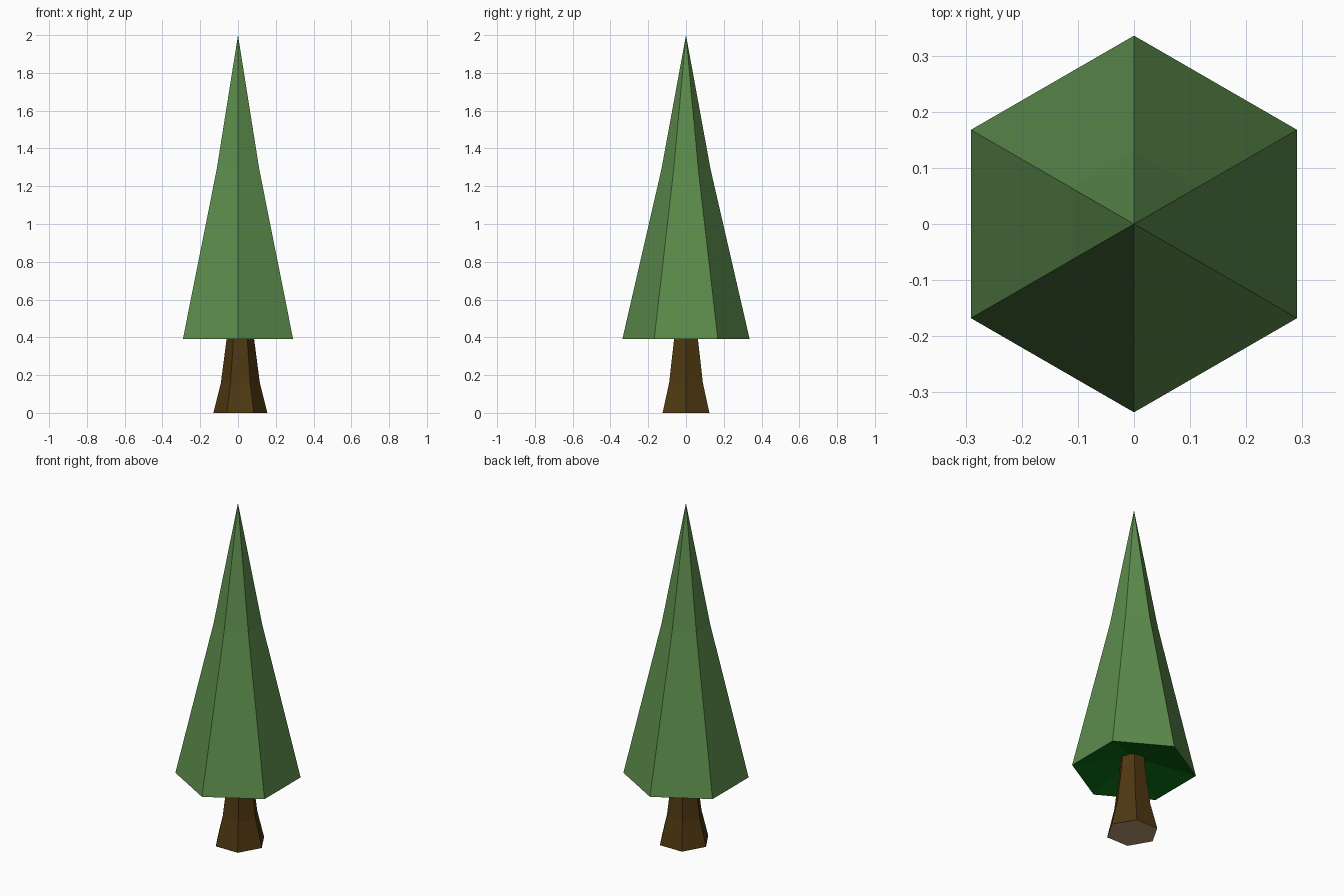
import bpy, bmesh, math

if "Cube" in bpy.data.objects:
    bpy.data.objects.remove(bpy.data.objects["Cube"])


def material(name, rgb):
    m = bpy.data.materials.new(name)
    m.diffuse_color = (*rgb, 1)
    m.use_nodes = True
    m.node_tree.nodes["Principled BSDF"].inputs["Base Color"].default_value = m.diffuse_color
    return m


def hex_loft(name, profile, cx, phase, side_mat, under_mat, is_under):
    """Six-sided loft through (radius, z) pairs; radius 0 makes a point."""
    bm = bmesh.new()
    rings = []
    for r, z in profile:
        n = 1 if r == 0 else 6
        rings.append([bm.verts.new((cx + r * math.cos(phase + i * math.tau / 6),
                                    r * math.sin(phase + i * math.tau / 6), z))
                      for i in range(n)])
    for a, b in zip(rings, rings[1:]):
        for i in range(6):
            j = (i + 1) % 6
            if len(a) == 1:
                bm.faces.new((a[0], b[j], b[i]))
            elif len(b) == 1:
                bm.faces.new((a[i], a[j], b[0]))
            else:
                bm.faces.new((a[i], a[j], b[j], b[i]))
    for ring in (rings[0], rings[-1]):
        if len(ring) == 6:
            bm.faces.new(ring)
    bmesh.ops.recalc_face_normals(bm, faces=bm.faces[:])
    bm.normal_update()
    for f in bm.faces:
        f.material_index = int(is_under(f))
    me = bpy.data.meshes.new(name)
    bm.to_mesh(me)
    bm.free()
    me.materials.append(side_mat)
    me.materials.append(under_mat)
    ob = bpy.data.objects.new(name, me)
    bpy.context.collection.objects.link(ob)
    return ob


leaf = material("leaf green", (0.107, 0.262, 0.072))
leaf_under = material("dark underside green", (0.003, 0.138, 0.007))
bark = material("bark brown", (0.076, 0.039, 0.0056))
cut_wood = material("cut wood", (0.46, 0.31, 0.17))

# Foliage: tall hexagonal spire with a shallow hollow underside
hex_loft("foliage", [(0, 0.47), (0.337, 0.39), (0.13, 1.29), (0, 2.0)],
         0, math.pi / 2, leaf, leaf_under, lambda f: f.normal.z < -0.5)

# Trunk: flared hexagonal post, slightly off centre
hex_loft("trunk", [(0.143, 0), (0.103, 0.16), (0.073, 0.39), (0.065, 0.5)],
         0.0125, 0, bark, cut_wood, lambda f: f.normal.z < -0.9)
